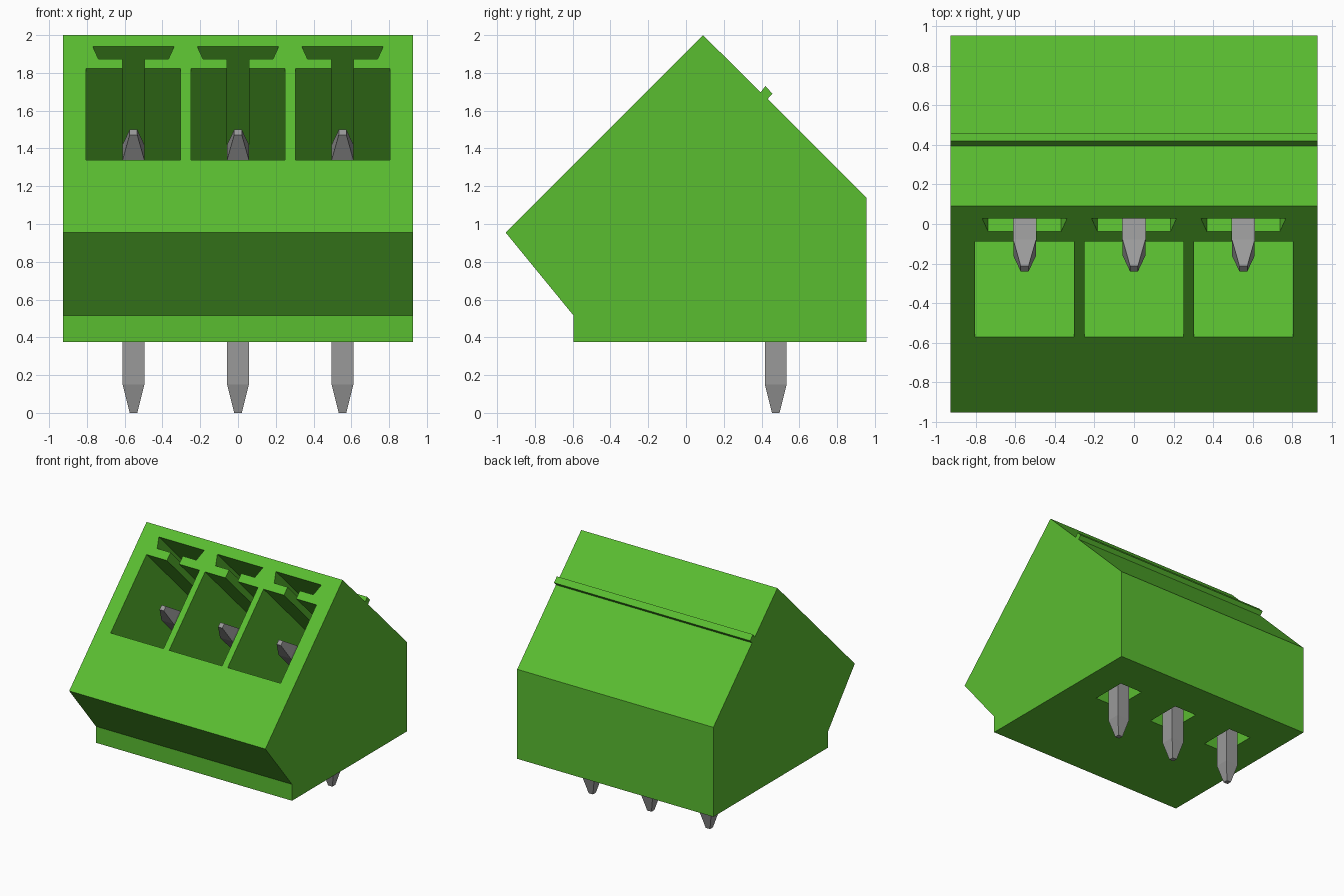
import bpy, bmesh
from math import sqrt
from mathutils import Vector

if "Cube" in bpy.data.objects:
    bpy.data.objects.remove(bpy.data.objects["Cube"])

PITCH = 0.5535
HALF_WIDTH = 0.9275
PIN = 0.0575       # half thickness of a pin
TIP = 0.02         # half thickness of its blunt end
PIN_Y = 0.475
UP = Vector((0, 1, 1)).normalized()     # up along the sloped front
OUT = Vector((0, -1, 1)).normalized()   # out of the sloped front
FACE = 1.91 / sqrt(2)                   # distance of the sloped front along OUT


def material(name, color, metallic=0.0):
    m = bpy.data.materials.new(name)
    m.use_nodes = True
    m.diffuse_color = color
    bsdf = m.node_tree.nodes["Principled BSDF"]
    bsdf.inputs["Base Color"].default_value = color
    bsdf.inputs["Metallic"].default_value = metallic
    return m


green = material("green plastic", (0.102, 0.51, 0.03, 1))
grey = material("grey metal", (0.32, 0.32, 0.32, 1))


def make_object(name, bm, mat):
    bmesh.ops.recalc_face_normals(bm, faces=bm.faces)
    mesh = bpy.data.meshes.new(name)
    bm.to_mesh(mesh)
    bm.free()
    mesh.materials.append(mat)
    obj = bpy.data.objects.new(name, mesh)
    bpy.context.collection.objects.link(obj)
    return obj


def loft(name, rings, mat):
    """Skin a list of matching point rings and cap both ends."""
    bm = bmesh.new()
    loops = [[bm.verts.new(p) for p in ring] for ring in rings]
    n = len(loops[0])
    for a, b in zip(loops, loops[1:]):
        for i in range(n):
            j = (i + 1) % n
            bm.faces.new((a[i], a[j], b[j], b[i]))
    bm.faces.new(loops[0])
    bm.faces.new(loops[-1])
    return make_object(name, bm, mat)


def cut(target, cutter):
    cutter.hide_render = True
    mod = target.modifiers.new("cut", "BOOLEAN")
    mod.operation = "DIFFERENCE"
    mod.solver = "EXACT"
    mod.object = cutter
    bpy.context.view_layer.objects.active = target
    bpy.ops.object.modifier_apply(modifier=mod.name)
    bpy.data.objects.remove(cutter)


# Housing: side profile (y, z) with the small rib on the rear slope
profile = [(-0.955, 0.955), (0.09, 2.0), (0.395, 1.697), (0.42, 1.73),
           (0.458, 1.69), (0.432, 1.662), (0.955, 1.14), (0.955, 0.375),
           (-0.595, 0.375), (-0.595, 0.515)]
housing = loft("housing", [[(x, y, z) for y, z in profile]
                           for x in (-HALF_WIDTH, HALF_WIDTH)], green)

# Socket outline, right half (x, height along slope): pocket, neck, flared head
half = [(0.25, 0.765), (0.25, 1.735), (PIN, 1.735), (PIN, 1.835),
        (0.185, 1.835), (0.215, 1.967)]
outline = half + [(-x, s) for x, s in reversed(half)]

for i, side in enumerate(("right", "middle", "left")):
    cx = (i - 1) * PITCH

    # Socket cut into the sloped front
    socket = [[Vector((cx + x, 0, 0)) + UP * s / sqrt(2) + OUT * t
               for x, s in outline] for t in (FACE + 0.1, FACE - 0.95)]
    cut(housing, loft("socket_cutter", socket, green))

    # Recess round the pin in the underside
    recess = [[(cx + sx * 0.105, PIN_Y + sy * 0.15, z)
               for sx, sy in ((-1, -1), (1, -1), (1, 1), (-1, 1))]
              for z in (0.3, 0.63)]
    cut(housing, loft("recess_cutter", recess, green))

    # Bent square pin: centre (y, z), in-plane half vector, half width
    back = Vector((0, 1, 0))
    mitre = (back + UP).normalized() * (PIN / (back + UP).normalized().dot(back))
    stations = [((PIN_Y, 0), back * TIP, TIP),
                ((PIN_Y, 0.15), back * PIN, PIN),
                ((PIN_Y, 0.785), mitre, PIN),
                ((-0.12, 1.38), UP * PIN, PIN),
                ((-0.226, 1.486), UP * TIP, TIP)]
    rings = []
    for (y, z), w, h in stations:
        c, wide = Vector((cx, y, z)), Vector((h, 0, 0))
        rings.append([c - wide - w, c + wide - w, c + wide + w, c - wide + w])
    loft(side + "_pin", rings, grey)
